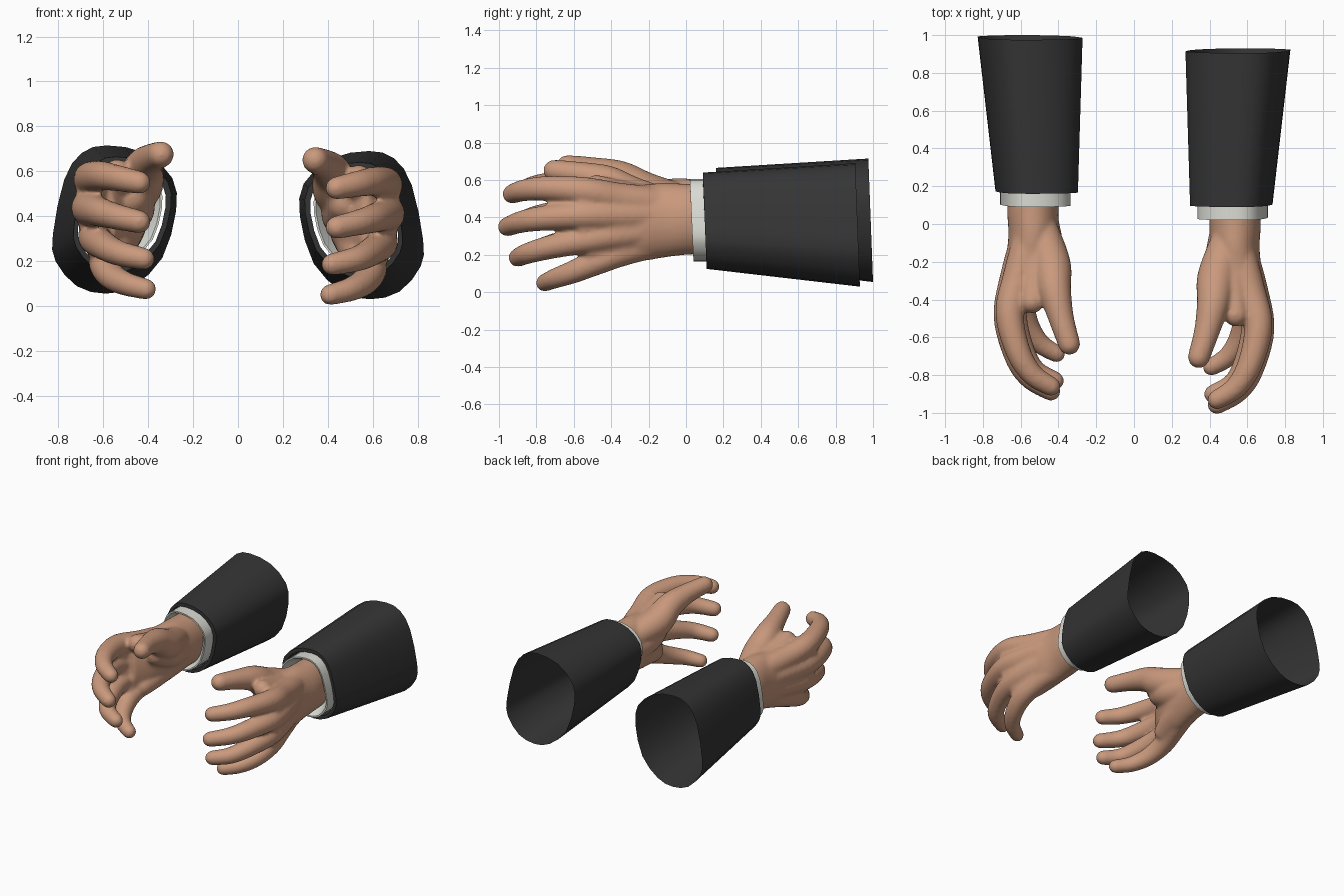
import bpy
import bmesh
from math import cos, sin, pi
from mathutils import Vector

cube = bpy.data.objects.get("Cube")
if cube:
    bpy.data.objects.remove(cube)


def material(name, color):
    m = bpy.data.materials.new(name)
    m.diffuse_color = (*color, 1)
    m.use_nodes = True
    bsdf = m.node_tree.nodes["Principled BSDF"]
    bsdf.inputs["Base Color"].default_value = (*color, 1)
    bsdf.inputs["Roughness"].default_value = 0.8
    return m


SKIN = material("skin", (0.59, 0.32, 0.205))
SLEEVE = material("charcoal cloth", (0.035, 0.035, 0.036))
CUFF = material("white cuff", (0.71, 0.71, 0.66))


def place(p, side):
    """The right-hand copy is mirrored, a little further back and higher."""
    if side > 0:
        return Vector(p)
    return Vector((-p[0], p[1] + 0.07, p[2] + 0.025))


def catmull(pts, steps, closed=False):
    """Smooth interpolation through points of any dimension."""
    pts = [Vector(p) for p in pts]
    n = len(pts)
    at = (lambda i: pts[i % n]) if closed else (lambda i: pts[max(0, min(n - 1, i))])
    out = []
    for i in range(n if closed else n - 1):
        a, b, c, d = (at(i + k) for k in (-1, 0, 1, 2))
        for s in range(steps):
            t = s / steps
            out.append(0.5 * (2 * b + (c - a) * t + (2 * a - 5 * b + 4 * c - d) * t * t
                              + (3 * b - a - 3 * c + d) * t ** 3))
    return out if closed else out + [pts[-1]]


def loft(bm, rings, caps):
    loops = [[bm.verts.new(p) for p in r] for r in rings]
    n = len(loops[0])
    for a, b in zip(loops, loops[1:]):
        for i in range(n):
            j = (i + 1) % n
            bm.faces.new((a[i], a[j], b[j], b[i]))
    if caps:
        bm.faces.new(loops[0])
        bm.faces.new(loops[-1])


def finish(bm, name, mat):
    bmesh.ops.recalc_face_normals(bm, faces=bm.faces)
    me = bpy.data.meshes.new(name)
    bm.to_mesh(me)
    bm.free()
    me.materials.append(mat)
    ob = bpy.data.objects.new(name, me)
    bpy.context.collection.objects.link(ob)
    bpy.ops.object.select_all(action='DESELECT')
    ob.select_set(True)
    bpy.context.view_layer.objects.active = ob
    return ob


# Digits from index to thumb: joints from the wrist to the tip as x, y, z, radius
DIGITS = [
    [(.54, -.1, .47, .09), (.61, -.35, .50, .085), (.658, -.54, .54, .076),
     (.615, -.74, .555, .067), (.54, -.865, .545, .059), (.44, -.93, .525, .052)],
    [(.55, -.1, .41, .09), (.625, -.35, .41, .085), (.668, -.56, .41, .076),
     (.62, -.77, .395, .067), (.55, -.885, .375, .059), (.44, -.955, .35, .052)],
    [(.54, -.1, .34, .09), (.61, -.33, .31, .08), (.64, -.53, .28, .073),
     (.60, -.71, .245, .065), (.53, -.84, .21, .057), (.42, -.90, .185, .05)],
    [(.53, -.1, .28, .08), (.575, -.32, .22, .075), (.595, -.47, .165, .07),
     (.565, -.60, .11, .062), (.50, -.70, .074, .054), (.41, -.757, .05, .047)],
    [(.50, -.08, .46, .09), (.44, -.28, .51, .105), (.42, -.42, .59, .088),
     (.385, -.57, .63, .068), (.343, -.705, .65, .059)],
]
# Fleshy pads at the heel of the palm, under the thumb and the little finger
PADS = [
    [(.50, -.05, .38, .1), (.47, -.22, .41, .1), (.475, -.35, .46, .085)],
    [(.52, -.05, .32, .1), (.53, -.25, .27, .09), (.555, -.4, .22, .075)],
]
# Palm sections as y, x, z, half thickness, half height
PALM = [(.16, .53, .39, .13, .185), (0, .535, .39, .136, .19), (-.12, .535, .385, .13, .2),
        (-.25, .55, .37, .125, .205), (-.38, .575, .37, .1, .205), (-.5, .615, .36, .07, .18)]
# Sleeve outline seen from the front, as fractions of its bounds
OUTLINE = [(.56, 1), (.76, .95), (.9, .77), (.99, .4), (.97, .22), (.8, .05),
           (.57, 0), (.35, .05), (.12, .24), (.01, .56), (.04, .78), (.26, .95)]
PROFILE = catmull(OUTLINE, 2, closed=True)


def digit(bm, joints, side):
    path = catmull(joints, 6)
    rings = []
    for i, p in enumerate(path):
        tangent = (path[min(i + 1, len(path) - 1)] - path[max(i - 1, 0)]).xyz.normalized()
        q = tangent.to_track_quat('Z', 'Y')
        # The last point gets a rounded tip
        tips = [0] if i < len(path) - 1 else [0, pi / 8, pi / 4, pi * .37, pi * .47]
        for a in tips:
            rings.append([place(p.xyz + tangent * p.w * sin(a)
                                + q @ Vector((cos(t), sin(t), 0)) * p.w * cos(a), side)
                          for t in (2 * pi * k / 20 for k in range(20))])
    loft(bm, rings, True)


def web(first, second):
    """Flesh between two neighbouring digits, up to the knuckles."""
    joints = [(Vector(a) + Vector(b)) / 2 for a, b in zip(first[:3], second[:3])]
    for j, scale in zip(joints, (.95, .9, .78)):
        j.w *= scale
    return joints


def hand(name, side):
    bm = bmesh.new()
    rings = [[place((x + rx * cos(t), y, z + rz * sin(t)), side)
              for t in (2 * pi * k / 32 for k in range(32))]
             for y, x, z, rx, rz in catmull(PALM, 5)]
    loft(bm, rings, True)
    webs = [web(DIGITS[a], DIGITS[b]) for a, b in ((0, 1), (1, 2), (2, 3), (0, 4))]
    for joints in DIGITS + PADS + webs:
        digit(bm, joints, side)
    ob = finish(bm, name, SKIN)
    # Fuse the palm and digits into one soft skin
    remesh = ob.modifiers.new("fuse", 'REMESH')
    remesh.mode = 'VOXEL'
    remesh.voxel_size = 0.011
    remesh.use_smooth_shade = True
    soft = ob.modifiers.new("soften", 'SMOOTH')
    soft.factor = 0.5
    soft.iterations = 10
    bpy.ops.object.modifier_apply(modifier="fuse")
    bpy.ops.object.modifier_apply(modifier="soften")
    bpy.ops.object.shade_smooth()


def cloth_tube(name, side, mat, sections):
    """Sections: y at the top, y at the bottom, then x and z bounds."""
    bm = bmesh.new()
    rings = [[place((x0 + (x1 - x0) * u, yb + (yt - yb) * v, z0 + (z1 - z0) * v), side)
              for u, v in PROFILE] for yt, yb, x0, x1, z0, z1 in sections]
    loft(bm, rings, False)
    finish(bm, name, mat)
    bpy.ops.object.shade_smooth_by_angle(angle=0.7)


for side, label in ((1, "left"), (-1, "right")):
    hand(label + "_hand", side)
    # Open sleeve with its front hem folded inward
    cloth_tube(label + "_sleeve", side, SLEEVE, [
        (.905, .93, .27, .83, .03, .69), (.09, .11, .295, .735, .125, .64),
        (.09, .11, .32, .715, .15, .615), (.2, .22, .32, .715, .15, .615)])
    # Shirt cuff whose lining closes in on the wrist
    cloth_tube(label + "_cuff", side, CUFF, [
        (.2, .22, .335, .71, .165, .605), (.02, .04, .335, .71, .165, .605),
        (.02, .04, .345, .70, .175, .595), (.11, .13, .42, .64, .23, .55)])
